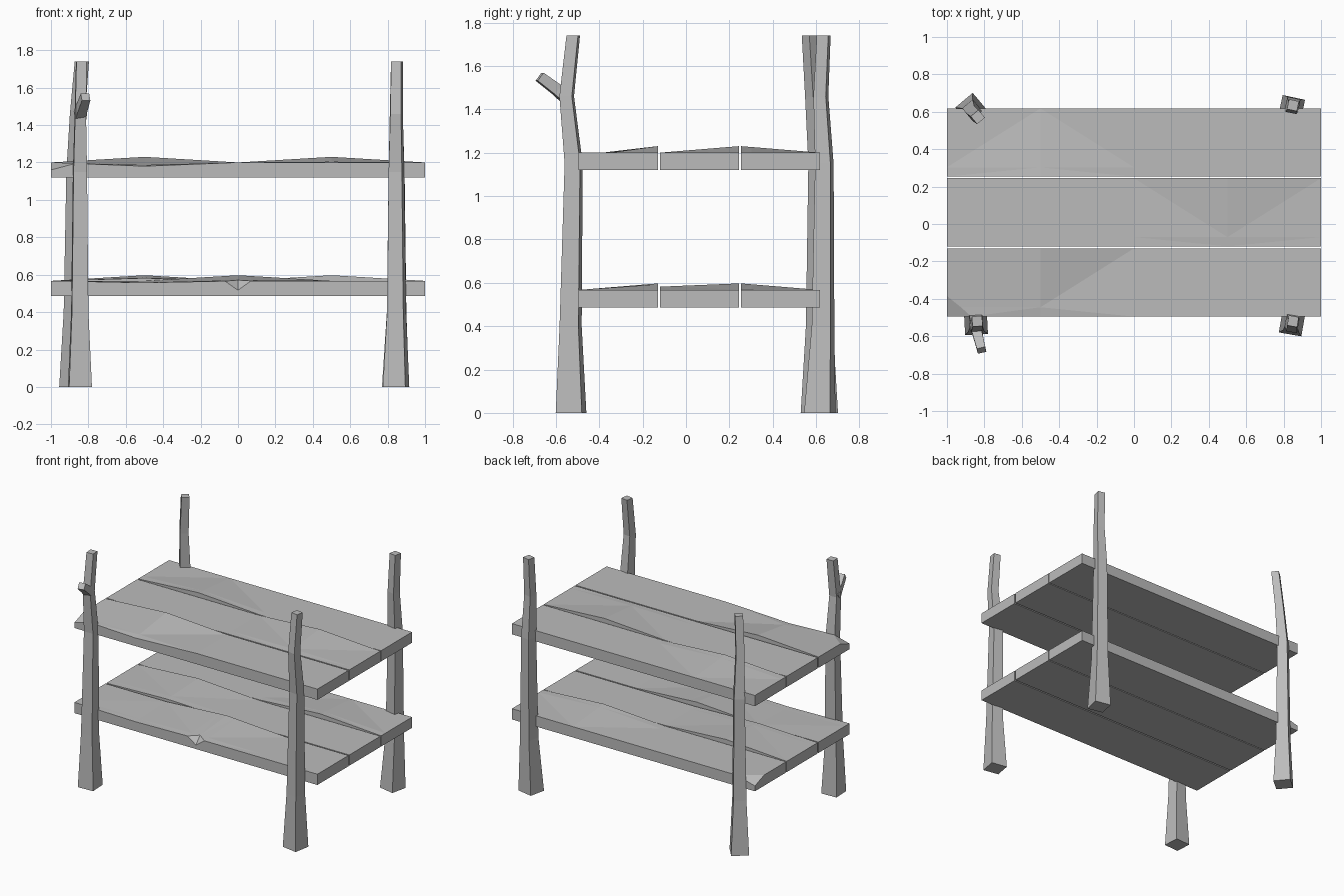
import bpy, bmesh, math
from mathutils import Vector, Matrix

cube = bpy.data.objects.get("Cube")
if cube:
    bpy.data.objects.remove(cube)

wood = bpy.data.materials.new("grey_wood")
wood.use_nodes = True
GREY = (0.5, 0.5, 0.5, 1)
wood.diffuse_color = GREY
wood.node_tree.nodes["Principled BSDF"].inputs["Base Color"].default_value = GREY


def finish(bm, name):
    bmesh.ops.recalc_face_normals(bm, faces=bm.faces)
    mesh = bpy.data.meshes.new(name)
    bm.to_mesh(mesh)
    bm.free()
    mesh.materials.append(wood)
    obj = bpy.data.objects.new(name, mesh)
    bpy.context.collection.objects.link(obj)
    return obj


def skin(bm, rings):
    """Join equal rings of points into a capped solid."""
    loops = [[bm.verts.new(p) for p in ring] for ring in rings]
    n = len(loops[0])
    for a, b in zip(loops, loops[1:]):
        for i in range(n):
            j = (i + 1) % n
            bm.faces.new((a[i], a[j], b[j], b[i]))
    bm.faces.new(loops[0][::-1])
    bm.faces.new(loops[-1])


def bump(bumps, x):
    """Height of worn hills, each falling to nothing half a unit away."""
    return sum(h * max(0, 1 - abs(x - c) / 0.5) for c, h in bumps)


def plank(name, y0, z0, front, back, chip=None, notch=False):
    y1, top, lip = y0 + 0.365, z0 + 0.08, 0.05
    xs = [-1, -0.5, 0, 0.5, 1]
    if notch:
        xs = sorted(xs + [-0.07, 0.07])
    rings = []
    for x in xs:
        f, b = bump(front, x), bump(back, x)
        inner = f + (b - f) * lip / (y1 - y0)
        dent = 0.05 if notch and x == 0 else 0
        rings.append([(x, y0, z0), (x, y1, z0), (x, y1, top + b),
                      (x, y0 + lip, top + inner), (x, y0, top + f - dent)])
    bm = bmesh.new()
    skin(bm, rings)
    # Slice off a broken corner: side is the sign of the y direction
    if chip:
        yc = y1 if chip > 0 else y0
        normal = Vector((-1 / 0.15, chip / 0.11, 1 / 0.04)).normalized()
        bmesh.ops.bisect_plane(bm, geom=bm.verts[:] + bm.edges[:] + bm.faces[:],
                               plane_co=(-1, yc, top - 0.04), plane_no=normal,
                               clear_outer=True)
        bmesh.ops.holes_fill(bm, edges=[e for e in bm.edges if e.is_boundary])
    bmesh.ops.triangulate(bm, faces=[f for f in bm.faces if f.normal.z > -0.5 and len(f.verts) == 4])
    finish(bm, name)


# Shelves: three worn planks each
H = 0.03
ROWS = (-0.495, -0.12, 0.253)
plank("upper_front_plank", ROWS[0], 1.12, [(-0.5, -0.02)], [(-0.5, H)], chip=-1)
plank("upper_middle_plank", ROWS[1], 1.12, [], [(0.5, H)])
plank("upper_back_plank", ROWS[2], 1.12, [(-0.5, H)], [])
plank("lower_front_plank", ROWS[0], 0.487, [(-0.5, -0.01)], [(0, H)], notch=True)
plank("lower_middle_plank", ROWS[1], 0.487, [(-0.5, 0.015)], [(-0.5, H)])
plank("lower_back_plank", ROWS[2], 0.487, [(0.5, H)], [], chip=1)


def square(center, half, turn, tilt=None):
    rot = Matrix.Rotation(math.radians(turn), 3, 'Z')
    if tilt:
        rot = tilt @ rot
    return [Vector(center) + rot @ Vector((sx * half, sy * half, 0))
            for sx, sy in ((-1, -1), (1, -1), (1, 1), (-1, 1))]


LEVELS = (0, 0.4, 1.15, 1.46, 1.74)
HALVES = (0.061, 0.044, 0.036, 0.029, 0.027)


def post(name, path, turn):
    bm = bmesh.new()
    skin(bm, [square((x, y, z), h, turn)
              for (x, y), z, h in zip(path, LEVELS, HALVES)])
    return bm


# Crooked tapering posts
finish(post("front_left_post", [(0.845, -0.53), (0.848, -0.532), (0.847, -0.518),
                                (0.848, -0.55), (0.85, -0.52)], -10), "front_left_post")
finish(post("back_left_post", [(0.842, 0.617), (0.848, 0.632), (0.848, 0.638),
                               (0.846, 0.622), (0.85, 0.635)], -12), "back_left_post")
finish(post("back_right_post", [(-0.87, 0.615), (-0.87, 0.615), (-0.867, 0.615),
                                (-0.858, 0.59), (-0.835, 0.572)], 40), "back_right_post")

# Post with a broken side branch
bm = post("front_right_post", [(-0.845, -0.53), (-0.846, -0.532), (-0.845, -0.518),
                               (-0.843, -0.55), (-0.838, -0.52)], 3)
start, end = Vector((-0.845, -0.545, 1.45)), Vector((-0.815, -0.675, 1.55))
bend = Vector((-0.835, -0.595, 1.49))
tilt = (end - start).to_track_quat('Z', 'Y').to_matrix()
skin(bm, [square(start, 0.03, 0, tilt), square(bend, 0.026, 0, tilt),
          square(end, 0.023, 0, tilt)])
finish(bm, "front_right_post")
